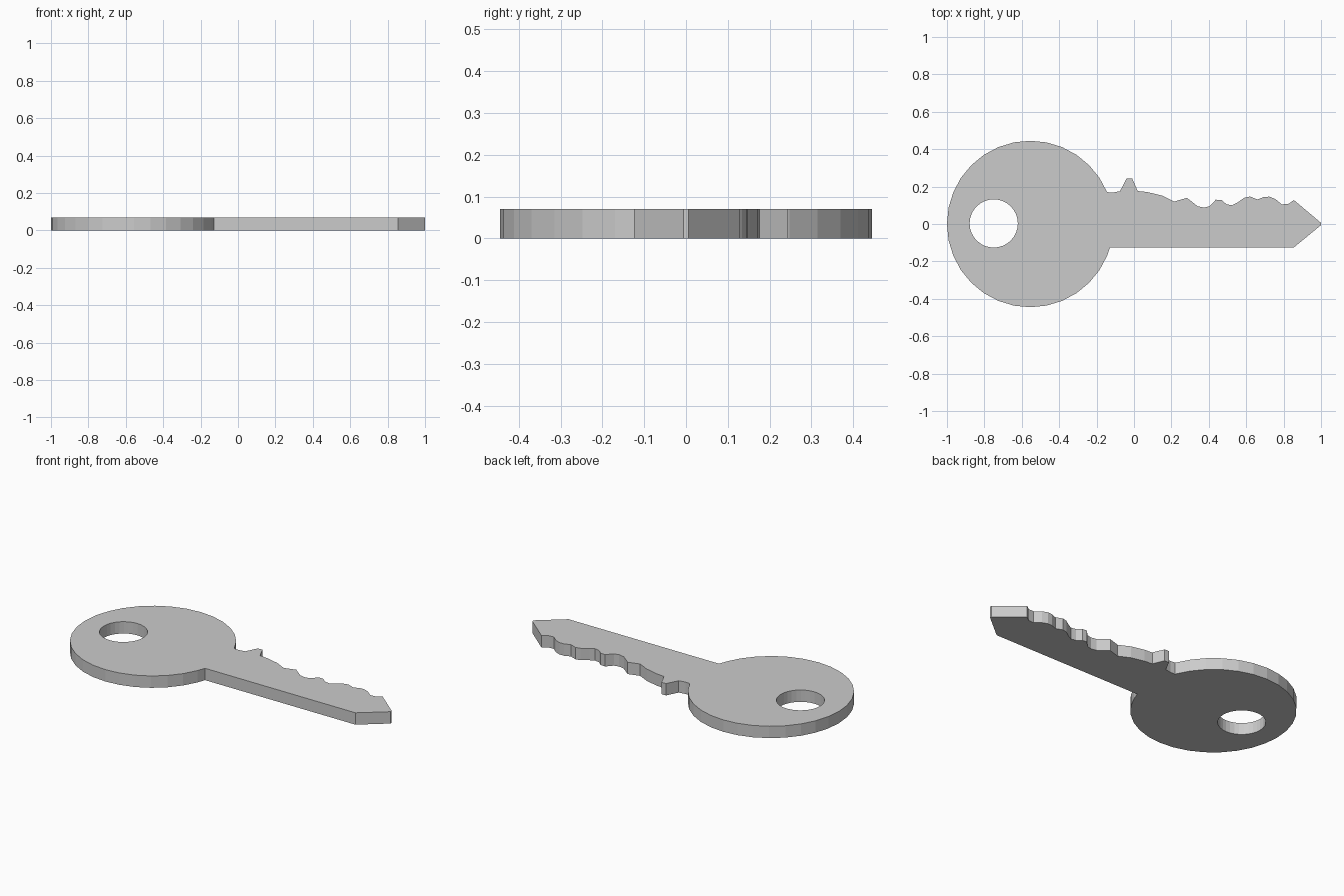
import bpy, bmesh
from math import cos, sin, tau

if "Cube" in bpy.data.objects:
    bpy.data.objects.remove(bpy.data.objects["Cube"])

THICKNESS = 0.07


def arc(cx, cy, r, first, last, sides=32):
    return [(cx + r * cos(tau * k / sides), cy + r * sin(tau * k / sides))
            for k in range(first, last + 1)]


def add_loop(bm, points):
    verts = [bm.verts.new((x, y, 0)) for x, y in points]
    return [bm.edges.new((v, verts[(i + 1) % len(verts)])) for i, v in enumerate(verts)]


# Round bow, then straight lower blade edge and pointed tip
bow = arc(-0.555, 0, 0.445, 2, 30)
lower_blade = [(-0.128, -0.125), (0.855, -0.125), (1.0, -0.006), (1.0, 0.006)]

# Toothed upper edge, from the tip back to the shoulder
teeth = [(0.855, 0.128), (0.825, 0.107), (0.79, 0.105), (0.755, 0.134),
         (0.725, 0.146), (0.695, 0.145), (0.66, 0.131), (0.62, 0.147),
         (0.59, 0.14), (0.55, 0.113), (0.525, 0.1), (0.495, 0.105),
         (0.468, 0.128), (0.437, 0.13), (0.405, 0.095), (0.375, 0.088),
         (0.34, 0.095), (0.283, 0.14), (0.215, 0.12), (0.15, 0.152),
         (0.07, 0.171), (0.02, 0.176), (-0.01, 0.244), (-0.04, 0.244),
         (-0.075, 0.175), (-0.115, 0.168)]

# Flat outline with the ring hole, filled and extruded
bm = bmesh.new()
edges = add_loop(bm, bow + lower_blade + teeth)
edges += add_loop(bm, arc(-0.75, 0.003, 0.129, 0, 31))
bmesh.ops.triangle_fill(bm, edges=edges, use_beauty=True, use_dissolve=False)
result = bmesh.ops.extrude_face_region(bm, geom=bm.faces[:], use_keep_orig=True)
top = [g for g in result["geom"] if isinstance(g, bmesh.types.BMVert)]
bmesh.ops.translate(bm, verts=top, vec=(0, 0, THICKNESS))
bmesh.ops.recalc_face_normals(bm, faces=bm.faces[:])

mesh = bpy.data.meshes.new("key")
bm.to_mesh(mesh)
bm.free()
key = bpy.data.objects.new("key", mesh)
bpy.context.collection.objects.link(key)
